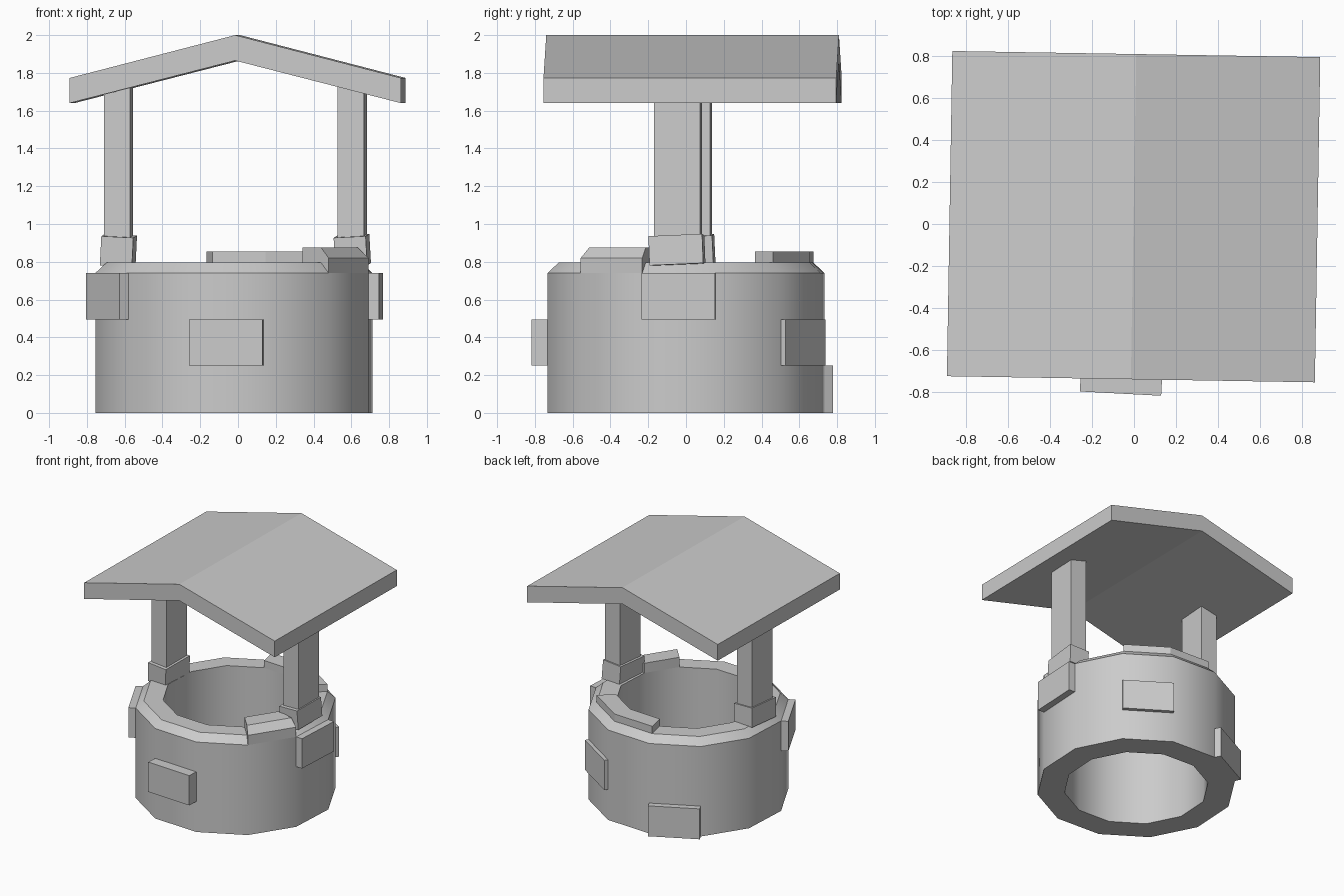
import bpy, bmesh, math
from mathutils import Matrix, Vector

if "Cube" in bpy.data.objects:
    bpy.data.objects.remove(bpy.data.objects["Cube"])

CX = -0.022                  # well centre in x
STEP, START = 30, 12         # 12-sided wall, first corner at 12 degrees
R_OUT, R_RIM, R_IN = 0.75, 0.69, 0.545


def finish(name, bm):
    bmesh.ops.recalc_face_normals(bm, faces=bm.faces)
    me = bpy.data.meshes.new(name)
    bm.to_mesh(me)
    bm.free()
    ob = bpy.data.objects.new(name, me)
    bpy.context.collection.objects.link(ob)
    return ob


def arc(name, profile, first, count):
    """Sweep a closed (radius, z) profile over wall segments."""
    bm = bmesh.new()
    full = count == 12
    rings = []
    for k in range(count if full else count + 1):
        a = math.radians(START + STEP * (first + k))
        rings.append([bm.verts.new((CX + r * math.cos(a), r * math.sin(a), z))
                      for r, z in profile])
    n = len(profile)
    for k in range(count):
        p, q = rings[k], rings[(k + 1) % len(rings)]
        for i in range(n):
            j = (i + 1) % n
            bm.faces.new((p[i], q[i], q[j], p[j]))
    if not full:
        bm.faces.new(rings[0])
        bm.faces.new(rings[-1])
    return finish(name, bm)


def box(name, centre, size, rot_z=0, tilt_x=0, tilt_y=0):
    bm = bmesh.new()
    m = (Matrix.Translation(Vector(centre))
         @ Matrix.Rotation(math.radians(rot_z), 4, 'Z')
         @ Matrix.Rotation(math.radians(tilt_x), 4, 'X')
         @ Matrix.Rotation(math.radians(tilt_y), 4, 'Y')
         @ Matrix.Diagonal((*size, 1)))
    bmesh.ops.create_cube(bm, size=1, matrix=m)
    return finish(name, bm)


# Round wall, open through the middle, with a chamfered outer rim
wall = arc("well_wall", [(R_OUT, 0), (R_OUT, 0.74), (R_RIM, 0.795),
                         (R_IN, 0.795), (R_IN, 0)], 0, 12)
bpy.context.view_layer.objects.active = wall
wall.select_set(True)
bpy.ops.object.shade_smooth_by_angle(angle=math.radians(31))

# Raised rim stones: chamfered one at front right, plain one at the back
arc("raised_rim_stone_front", [(R_OUT, 0.74), (R_OUT, 0.82), (R_RIM, 0.875),
                               (R_IN, 0.875), (R_IN, 0.795), (R_RIM, 0.795)], -2, 1)
arc("raised_rim_stone_back", [(R_RIM, 0.795), (R_RIM, 0.855),
                              (R_IN, 0.855), (R_IN, 0.795)], 1, 2)

# Stones standing out of single wall faces: (segment, bottom, top, projection)
edge = 2 * R_OUT * math.sin(math.radians(STEP / 2))
apothem = R_OUT * math.cos(math.radians(STEP / 2))
stones = [(-4, 0.25, 0.495, 0.085), (6, 0.495, 0.74, 0.055), (-1, 0.495, 0.74, 0.055),
          (1, 0.25, 0.495, 0.03), (3, 0.0, 0.25, 0.05)]
for i, (seg, z0, z1, out) in enumerate(stones):
    deg = START + STEP * (seg + 0.5)
    a, depth = math.radians(deg), out + 0.03
    r = apothem + out - depth / 2
    box(f"wall_stone_{i + 1}", (CX + r * math.cos(a), r * math.sin(a), (z0 + z1) / 2),
        (depth, edge, z1 - z0), deg)

# Posts and their slightly crooked footings
for side, x, y, tilt in (("left", -0.633, 0.01, 3), ("right", 0.605, -0.043, -3)):
    box(f"{side}_post", (x, y, 1.275), (0.14, 0.245, 0.97), -3.5)
    box(f"{side}_post_footing", (x, y - 0.005, 0.86), (0.17, 0.285, 0.155), -4, 2.5, tilt)

# Gabled roof slab
profile = [(-0.877, 1.64), (0, 1.865), (0.877, 1.64),
           (0.877, 1.773), (0, 2.0), (-0.877, 1.773)]
bm = bmesh.new()
front, back = [[bm.verts.new((x, y, z)) for x, z in profile] for y in (-0.775, 0.775)]
bm.faces.new(front)
bm.faces.new(back)
for i in range(6):
    j = (i + 1) % 6
    bm.faces.new((front[i], front[j], back[j], back[i]))
bmesh.ops.transform(bm, verts=bm.verts, matrix=Matrix.Translation((-0.002, 0.035, 0))
                    @ Matrix.Rotation(math.radians(-0.95), 4, 'Z'))
finish("roof", bm)
